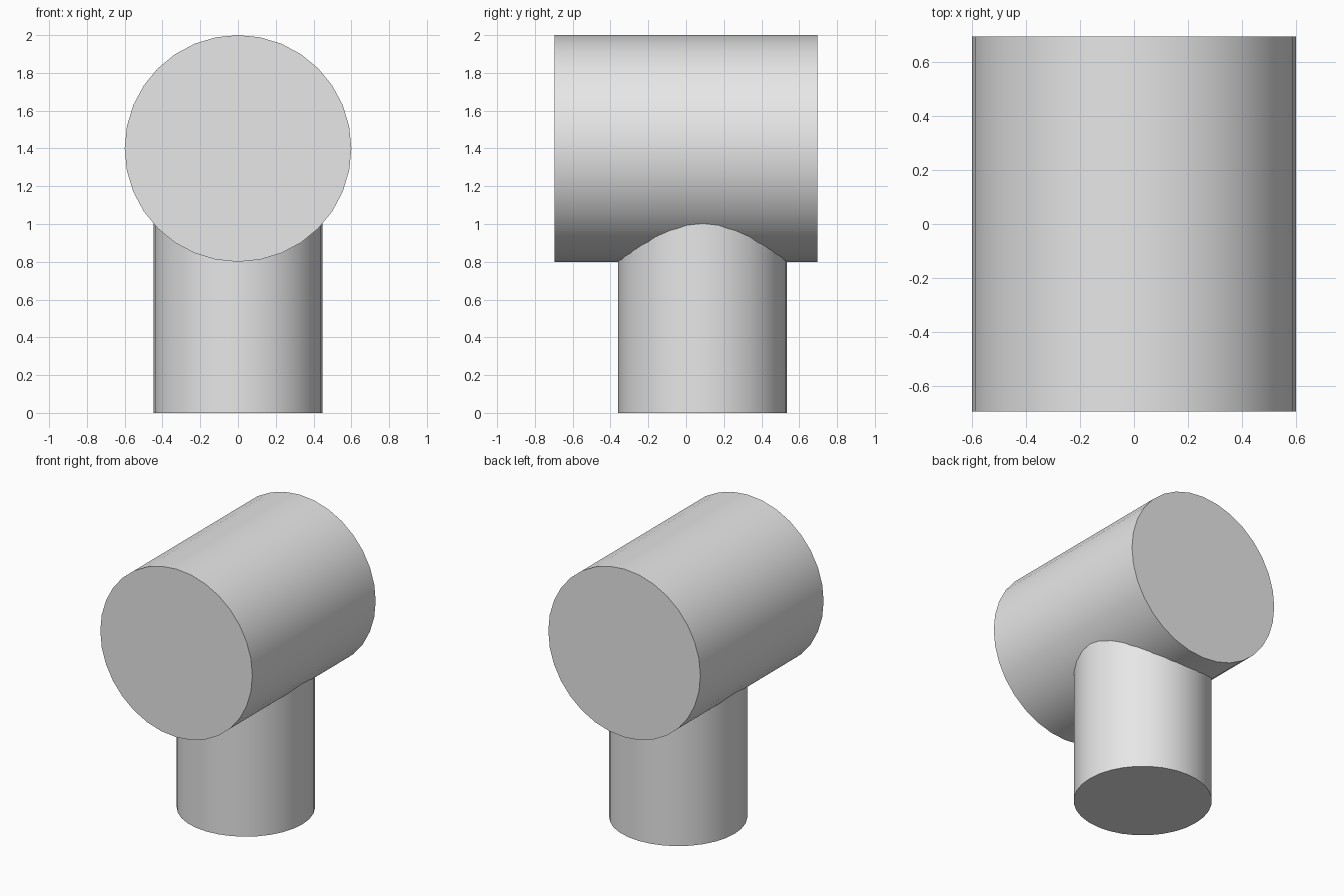
import bpy
import math

cube = bpy.data.objects.get("Cube")
if cube:
    bpy.data.objects.remove(cube, do_unlink=True)

# One plain grey for both parts
GREY = (0.8, 0.8, 0.8, 1.0)
grey = bpy.data.materials.new("plain_grey")
grey.use_nodes = True
grey.diffuse_color = GREY
bsdf = next(n for n in grey.node_tree.nodes if n.type == "BSDF_PRINCIPLED")
bsdf.inputs["Base Color"].default_value = GREY


def cylinder(name, radius, depth, location, rotation=(0, 0, 0)):
    bpy.ops.mesh.primitive_cylinder_add(
        vertices=32, radius=radius, depth=depth, location=location, rotation=rotation)
    obj = bpy.context.object
    obj.name = obj.data.name = name
    obj.data.materials.append(grey)
    bpy.ops.object.shade_smooth_by_angle(angle=math.radians(30))
    return obj


# Horizontal drum running front to back
cylinder("drum", 0.6, 1.39, (0, 0, 1.4), (math.pi / 2, 0, 0))

# Upright post, set slightly to the back, ending inside the drum
cylinder("post", 0.447, 1.3, (0, 0.088, 0.65))
